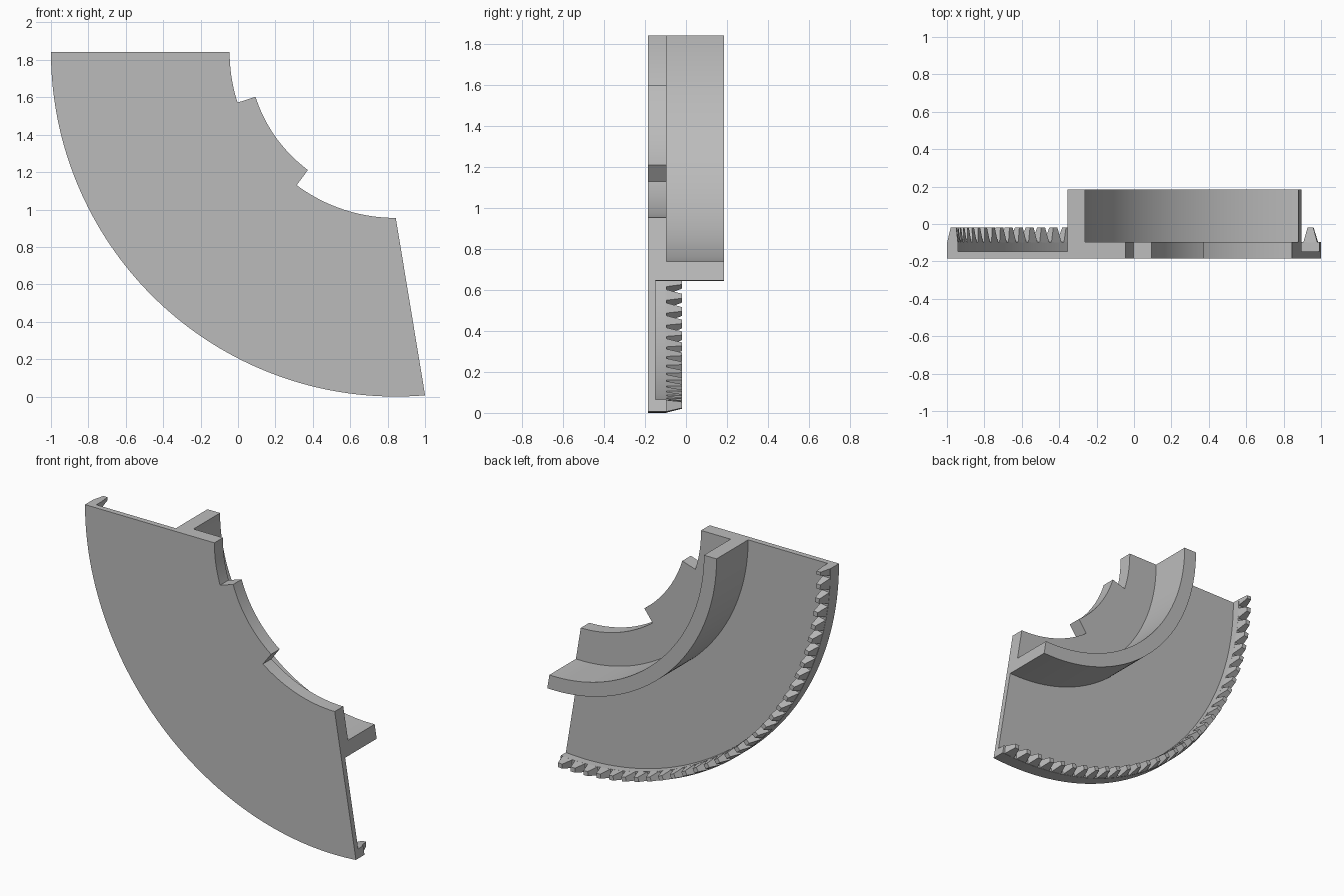
import bpy, bmesh
from math import radians, cos, sin
from mathutils import Vector

if "Cube" in bpy.data.objects:
    bpy.data.objects.remove(bpy.data.objects["Cube"], do_unlink=True)

CENTRE = Vector((0.843, 0, 1.843))   # axis of the sector
R_OUT, R_RIM, R_IN, R_TAB = 1.843, 1.785, 0.888, 0.787
FRONT, THIN, THICK, BACK, TIP = -0.185, -0.148, -0.095, 0.185, -0.02
START, END = 180, 280

grey = bpy.data.materials.new("light grey")
grey.use_nodes = True
colour = (0.5, 0.5, 0.5, 1)
grey.diffuse_color = colour
grey.node_tree.nodes["Principled BSDF"].inputs["Base Color"].default_value = colour


def polar(r, y, angle):
    a = radians(angle)
    return CENTRE + Vector((r * cos(a), y, r * sin(a)))


def clip(bm, point, normal):
    """Cut away everything beyond a plane and cap the opening."""
    geom = bm.verts[:] + bm.edges[:] + bm.faces[:]
    cut = bmesh.ops.bisect_plane(bm, geom=geom, plane_co=point, plane_no=normal,
                                 clear_outer=True)["geom_cut"]
    edges = [e for e in cut if isinstance(e, bmesh.types.BMEdge)]
    if edges:
        bmesh.ops.holes_fill(bm, edges=edges, sides=0)


def finish(name, bm):
    # Slanted end of the sector
    clip(bm, Vector((0.843, 0, 0.958)), Vector((0.95, 0, 0.157)))
    bmesh.ops.recalc_face_normals(bm, faces=bm.faces)
    mesh = bpy.data.meshes.new(name)
    bm.to_mesh(mesh)
    bm.free()
    mesh.materials.append(grey)
    obj = bpy.data.objects.new(name, mesh)
    bpy.context.collection.objects.link(obj)
    bpy.ops.object.select_all(action="DESELECT")
    obj.select_set(True)
    bpy.context.view_layer.objects.active = obj
    bpy.ops.object.shade_smooth_by_angle(angle=radians(20))


def revolve(name, profile, a0, a1):
    """Sweep an (radius, y) cross-section between two angles."""
    bm = bmesh.new()
    start = bm.faces.new([bm.verts.new(polar(r, y, a0)) for r, y in profile])
    bmesh.ops.spin(bm, geom=[start] + start.edges[:] + start.verts[:], cent=CENTRE,
                   axis=(0, -1, 0), angle=radians(a1 - a0),
                   steps=max(1, round(a1 - a0)), use_duplicate=False)
    # Restore the starting cap if the sweep consumed it
    open_edges = [e for e in bm.edges if e.is_boundary]
    if open_edges:
        bmesh.ops.holes_fill(bm, edges=open_edges, sides=0)
    finish(name, bm)


# Plate with outer rim and curved wall, in one cross-section
revolve("sector_plate", [
    (R_IN, FRONT), (R_OUT, FRONT), (R_OUT, THICK), (R_RIM, THICK),
    (R_RIM, THIN), (1.198, THIN), (1.198, BACK), (1.105, BACK),
    (1.105, THICK), (R_IN, THICK)], START, END)

# Raised tab on the inner edge
revolve("inner_tab", [(R_TAB, FRONT), (R_IN + 0.01, FRONT),
                      (R_IN + 0.01, THICK), (R_TAB, THICK)], 197.8, 233.4)

# Tapered crown teeth around the rim
bm = bmesh.new()
for k in range(32):
    mid = 273.2 - 3 * k
    rings = []
    for y, half, r0, r1 in ((THICK - 0.005, 1.22, R_RIM, R_OUT),
                            (TIP, 0.5, R_RIM + 0.008, R_OUT - 0.02)):
        rings.append([bm.verts.new(polar(r, y, mid + s * half))
                      for r, s in ((r0, -1), (r1, -1), (r1, 1), (r0, 1))])
    low, high = rings
    bm.faces.new(low)
    bm.faces.new(high)
    for i in range(4):
        j = (i + 1) % 4
        bm.faces.new((low[i], low[j], high[j], high[i]))
clip(bm, CENTRE, Vector((0, 0, 1)))
finish("rim_teeth", bm)
